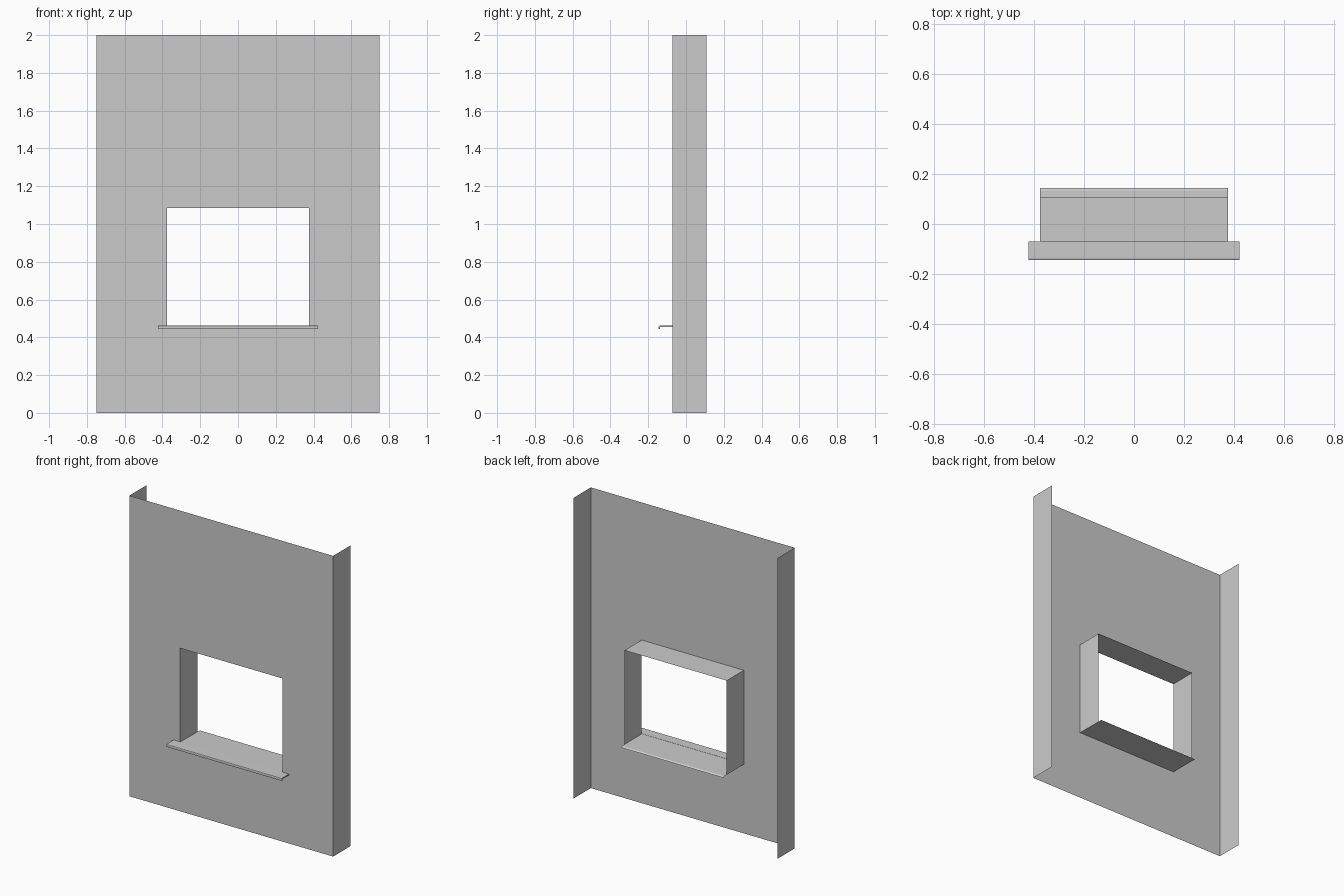
import bpy, bmesh

if "Cube" in bpy.data.objects:
    bpy.data.objects.remove(bpy.data.objects["Cube"])

HALF_W, HEIGHT = 0.75, 2.0          # wall panel
FRONT, BACK = -0.071, 0.109         # wall face and rear edge of returns
OPEN_W, OPEN_Z0, OPEN_Z1 = 0.376, 0.459, 1.085
SILL_W = 0.424


def finish(name, bm):
    mesh = bpy.data.meshes.new(name)
    bm.to_mesh(mesh)
    bm.free()
    obj = bpy.data.objects.new(name, mesh)
    bpy.context.collection.objects.link(obj)
    return obj


def rect(bm, half, z0, z1, y):
    return [bm.verts.new((x, y, z)) for x, z in
            ((-half, z0), (half, z0), (half, z1), (-half, z1))]


def sweep_x(name, profile, half, closed):
    """Sweep a (y, z) profile across x; closed profiles get end caps."""
    bm = bmesh.new()
    left = [bm.verts.new((-half, y, z)) for y, z in profile]
    right = [bm.verts.new((half, y, z)) for y, z in profile]
    n = len(profile)
    for i in range(n if closed else n - 1):
        j = (i + 1) % n
        bm.faces.new((left[i], left[j], right[j], right[i]))
    if closed:
        bm.faces.new(left)
        bm.faces.new(right[::-1])
        bmesh.ops.recalc_face_normals(bm, faces=bm.faces)
    return finish(name, bm)


# Wall sheet with window opening, plus the two side returns
bm = bmesh.new()
outer = rect(bm, HALF_W, 0, HEIGHT, FRONT)
inner = rect(bm, OPEN_W, OPEN_Z0, OPEN_Z1, FRONT)
rear = rect(bm, HALF_W, 0, HEIGHT, BACK)
for i in range(4):
    j = (i + 1) % 4
    bm.faces.new((outer[i], outer[j], inner[j], inner[i]))
bm.faces.new((outer[1], rear[1], rear[2], outer[2]))
bm.faces.new((outer[3], rear[3], rear[0], outer[0]))
finish("wall_panel", bm)

# Window reveal: two jambs and the head, open at the bottom
bm = bmesh.new()
near = rect(bm, OPEN_W, OPEN_Z0, OPEN_Z1, FRONT)
far = rect(bm, OPEN_W, OPEN_Z0, OPEN_Z1, BACK)
for i, j in ((1, 2), (2, 3), (3, 0)):
    bm.faces.new((near[i], far[i], far[j], near[j]))
finish("window_reveal", bm)

# Sill floor running through the opening, with a drooping rear lip
sweep_x("sill_floor",
        [(FRONT, 0.461), (0.135, 0.459), (0.145, 0.452)], OPEN_W, False)

# Projecting sill nose with rounded edge and drip lip
sweep_x("sill_nose",
        [(FRONT, 0.462), (-0.139, 0.462), (-0.1435, 0.460), (-0.145, 0.456),
         (-0.145, 0.444), (-0.137, 0.444), (-0.137, 0.454), (FRONT, 0.454)],
        SILL_W, True)
